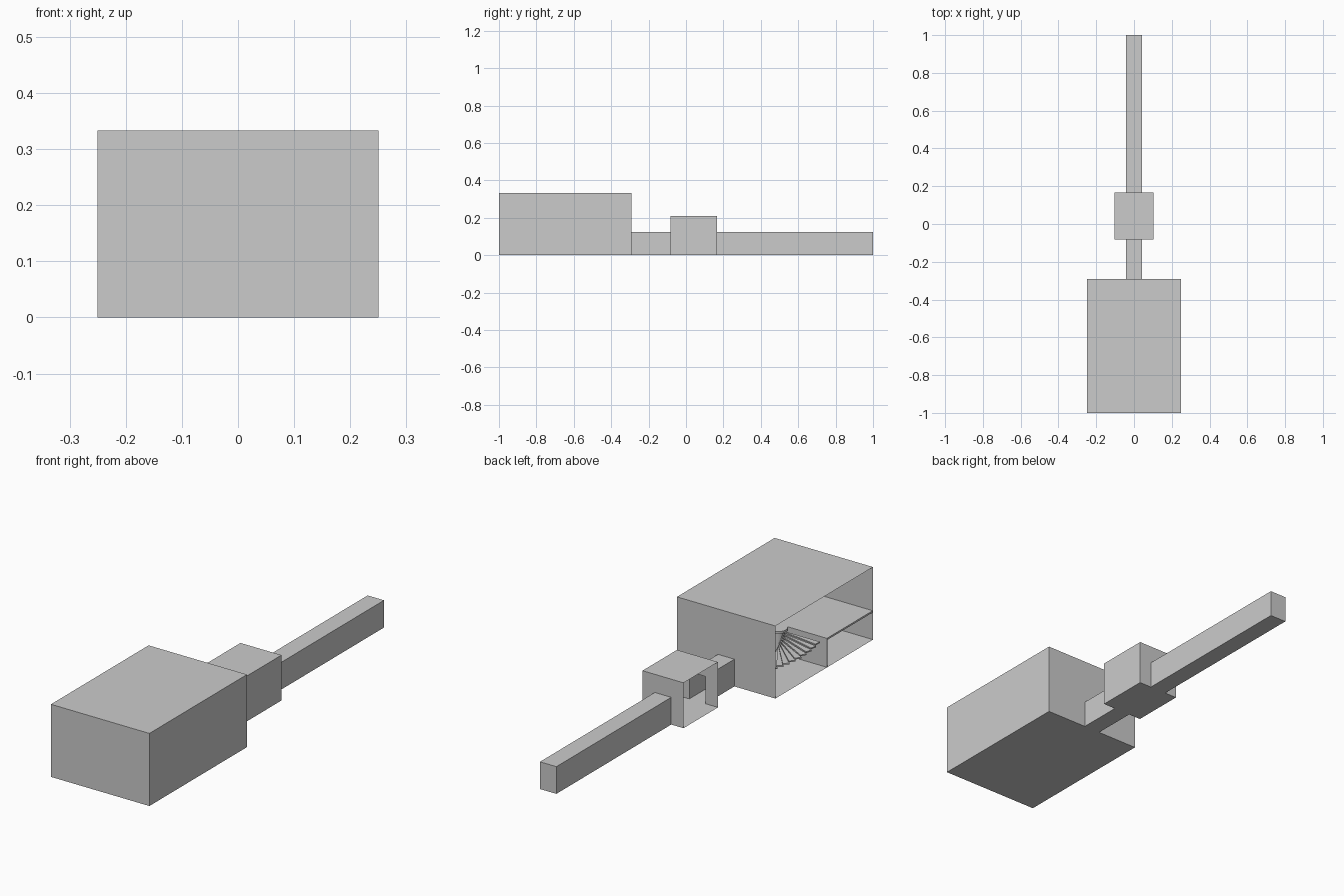
import bpy, bmesh, math
from mathutils import Vector

cube = bpy.data.objects.get("Cube")
if cube:
    bpy.data.objects.remove(cube, do_unlink=True)

grey = bpy.data.materials.new("plain_grey")
grey.use_nodes = True
grey.diffuse_color = (0.6, 0.6, 0.6, 1)
grey.node_tree.nodes["Principled BSDF"].inputs["Base Color"].default_value = (0.6, 0.6, 0.6, 1)

U = 1 / 24                      # building module
DOOR_W, DOOR_H = U, 3 * U       # corridor half width and height


def finish(name, bm):
    mesh = bpy.data.meshes.new(name)
    bm.to_mesh(mesh)
    bm.free()
    mesh.materials.append(grey)
    obj = bpy.data.objects.new(name, mesh)
    bpy.context.collection.objects.link(obj)
    return obj


def shell(name, half, y0, y1, height, open_sides=(), z0=0):
    """Thin-walled box with the listed sides left open."""
    bm = bmesh.new()
    bmesh.ops.create_cube(bm, size=1)
    for v in bm.verts:
        v.co = (v.co.x * 2 * half, y0 + (v.co.y + 0.5) * (y1 - y0), z0 + (v.co.z + 0.5) * height)
    bm.normal_update()
    sides = {"-x": Vector((-1, 0, 0)), "-y": Vector((0, -1, 0)), "+y": Vector((0, 1, 0))}
    gone = [f for f in bm.faces if any(f.normal.dot(sides[s]) > 0.9 for s in open_sides)]
    bmesh.ops.delete(bm, geom=gone, context="FACES")
    return finish(name, bm)


def door_wall(name, y, half, height, facing):
    """Wall across y with a doorway as wide as the corridor."""
    outline = [(-half, 0), (-DOOR_W, 0), (-DOOR_W, DOOR_H), (DOOR_W, DOOR_H),
               (DOOR_W, 0), (half, 0), (half, height), (-half, height)]
    bm = bmesh.new()
    face = bm.faces.new([bm.verts.new((x, y, z)) for x, z in outline])
    face.normal_update()
    if face.normal.y * facing < 0:
        face.normal_flip()
    return finish(name, bm)


# Main hall, open along its right side
shell("main_hall", 6 * U, -1, -7 * U, 8 * U, ("-x", "+y"))
door_wall("main_hall_door_wall", -7 * U, 6 * U, 8 * U, 1)

# Corridors and the small chamber between them
shell("short_corridor", DOOR_W, -7 * U, -2 * U, DOOR_H, ("-y", "+y"))
shell("small_chamber", 2.5 * U, -2 * U, 4 * U, 5 * U, ("-x", "-y", "+y"))
door_wall("chamber_front_wall", -2 * U, 2.5 * U, 5 * U, -1)
door_wall("chamber_back_wall", 4 * U, 2.5 * U, 5 * U, 1)
shell("long_corridor", DOOR_W, 4 * U, 1, DOOR_H, ("-y",))

# Upper floor and the wall beneath its edge
FLOOR_Y = -16 * U
shell("upper_floor", 5.98 * U, -0.999, FLOOR_Y, 0.008, z0=DOOR_H)
shell("under_floor_wall", 5.98 * U, FLOOR_Y - 0.005, FLOOR_Y, DOOR_H)

# Stair column with its cap
CX, CY = -0.02, FLOOR_Y + 0.03


def cylinder(name, radius, z0, z1):
    bm = bmesh.new()
    bmesh.ops.create_cone(bm, cap_ends=True, segments=24, radius1=radius, radius2=radius, depth=z1 - z0)
    bmesh.ops.translate(bm, verts=bm.verts, vec=(CX, CY, (z0 + z1) / 2))
    obj = finish(name, bm)
    for p in obj.data.polygons:
        p.use_smooth = abs(p.normal.z) < 0.5


cylinder("stair_column", 0.03, 0, DOOR_H)
cylinder("stair_column_cap", U, DOOR_H - 0.002, DOOR_H + 0.008)

# Winding steps, a quarter turn from the ground to the upper floor
STEPS, REACH, THICK = 13, 0.215, 0.006
turn = math.radians(90) / STEPS
for i in range(STEPS):
    top = DOOR_H * (1 - i / STEPS)
    bm = bmesh.new()
    ring = []
    for r, a in ((0.02, i), (REACH, i), (REACH, i + 1.15), (0.02, i + 1.15)):
        ring.append(bm.verts.new((CX - r * math.cos(a * turn), CY + r * math.sin(a * turn), top - THICK)))
    base = bm.faces.new(ring)
    grown = bmesh.ops.extrude_face_region(bm, geom=[base])["geom"]
    bmesh.ops.translate(bm, vec=(0, 0, THICK), verts=[g for g in grown if isinstance(g, bmesh.types.BMVert)])
    bmesh.ops.recalc_face_normals(bm, faces=bm.faces)
    finish(f"stair_step_{i + 1}", bm)
